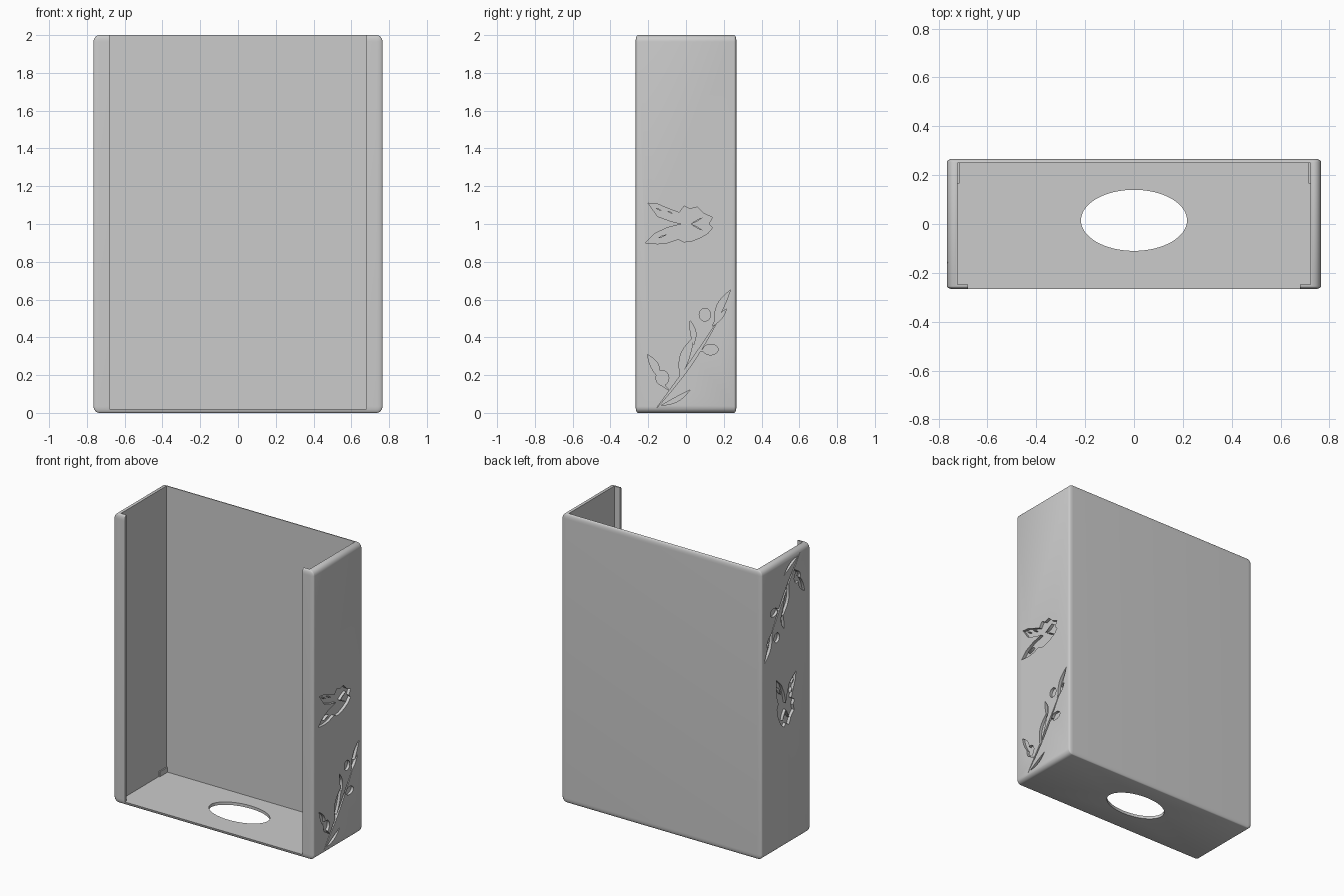
import bpy, bmesh
from math import sin, cos, pi, hypot
from mathutils import Vector

if "Cube" in bpy.data.objects:
    bpy.data.objects.remove(bpy.data.objects["Cube"])

grey = bpy.data.materials.new("plain grey")
grey.use_nodes = True
colour = (0.6, 0.6, 0.6, 1)
grey.diffuse_color = colour
grey.node_tree.nodes["Principled BSDF"].inputs["Base Color"].default_value = colour

HALF_X, HALF_Y, HEIGHT = 0.765, 0.267, 2.0
INNER_X, FLOOR, ENGRAVE = 0.722, 0.02, 0.02


def finish(name, bm):
    bmesh.ops.recalc_face_normals(bm, faces=bm.faces)
    mesh = bpy.data.meshes.new(name)
    bm.to_mesh(mesh)
    bm.free()
    mesh.materials.append(grey)
    ob = bpy.data.objects.new(name, mesh)
    bpy.context.collection.objects.link(ob)
    return ob


def add_box(bm, low, high):
    low, high = Vector(low), Vector(high)
    verts = bmesh.ops.create_cube(bm, size=1)["verts"]
    bmesh.ops.scale(bm, vec=high - low, verts=verts)
    bmesh.ops.translate(bm, vec=(low + high) / 2, verts=verts)


def box(name, low, high):
    bm = bmesh.new()
    add_box(bm, low, high)
    return finish(name, bm)


def add_prism(bm, outline, place, inner, outer):
    """Extrude a (y, z) outline along x, then move it to its side wall."""
    face = bm.faces.new([bm.verts.new((inner, y, z)) for y, z in outline])
    grown = bmesh.ops.extrude_face_region(bm, geom=[face])["geom"]
    top = [v for v in grown if isinstance(v, bmesh.types.BMVert)]
    bmesh.ops.translate(bm, vec=(outer - inner, 0, 0), verts=top)
    for v in list(face.verts) + top:
        v.co = place(v.co)


def cut(target, cutter):
    mod = target.modifiers.new("cut", "BOOLEAN")
    mod.operation, mod.solver, mod.object = "DIFFERENCE", "EXACT", cutter
    mod.use_self = True
    bpy.context.view_layer.objects.active = target
    bpy.ops.object.modifier_apply(modifier=mod.name)
    bpy.data.objects.remove(cutter)


def leaf(a, b, width, bend=0.0, n=10):
    """Lens-shaped outline from a to b; bend bows its midline sideways."""
    dy, dz = b[0] - a[0], b[1] - a[1]
    size = hypot(dy, dz)

    def at(t, side):
        off = (bend + side * width) * sin(pi * t)
        return a[0] + dy * t - dz / size * off, a[1] + dz * t + dy / size * off
    return ([at(i / n, 1) for i in range(n + 1)] +
            [at(i / n, -1) for i in range(n - 1, 0, -1)])


def oval(y, z, ry, rz, n=20):
    return [(y + ry * cos(2 * pi * i / n), z + rz * sin(2 * pi * i / n))
            for i in range(n)]


# Engraved twig: stem, leaves and berries
twig = [
    leaf((-.16, .02), (.17, .49), .008, -.012),
    leaf((-.16, .18), (-.09, .12), .006),
    leaf((.15, .47), (.235, .65), .018, .012),
    leaf((.14, .46), (.215, .55), .012),
    leaf((.04, .36), (.02, .49), .014, -.008),
    leaf((-.03, .19), (.04, .4), .024, .012),
    leaf((-.14, .18), (-.205, .31), .02, -.008),
    leaf((-.13, .04), (.02, .12), .012, -.01),
    leaf((.06, .33), (.11, .33), .006),
    oval(-.125, .185, .034, .04),
    oval(.1, .52, .03, .034),
    oval(.13, .335, .04, .028),
]

# Engraved swallow with its raised feather marks
bird = [(-.2, 1.11), (-.15, 1.105), (-.09, 1.08), (-.035, 1.06), (-.01, 1.095),
        (.02, 1.08), (.06, 1.09), (.095, 1.055), (.14, 1.035), (.12, 1.0),
        (.14, .98), (.115, .95), (.07, .925), (.03, .91), (-.01, .905),
        (-.04, .92), (-.1, .9), (-.15, .895), (-.215, .9), (-.165, .95),
        (-.1, .98), (-.02, 1.0), (-.08, 1.015), (-.15, 1.04)]
marks = [
    leaf((.025, 1.0), (.09, 1.035), .004),
    leaf((.025, 1.0), (.09, .965), .004),
    leaf((-.16, 1.085), (-.13, 1.07), .004),
    leaf((-.1, 1.07), (-.07, 1.055), .004),
    leaf((-.15, .925), (-.1, .945), .004),
]


def left(p):
    return p


def twig_right(p):
    return Vector((-p.x, p.y, HEIGHT - p.z))


def bird_right(p):
    return Vector((-p.x, 1 - p.z, .97 - p.y))


# Rounded outer block, softer along x and z than along y
radii = Vector((.032, .012, .035))
bm = bmesh.new()
bmesh.ops.create_cube(bm, size=2)
half = Vector((HALF_X, HALF_Y, HEIGHT / 2))
bmesh.ops.scale(bm, vec=[h / r for h, r in zip(half, radii)], verts=bm.verts)
bmesh.ops.bevel(bm, geom=bm.edges[:], offset=1, segments=6, profile=0.5,
                affect="EDGES")
bmesh.ops.scale(bm, vec=radii, verts=bm.verts)
bmesh.ops.translate(bm, vec=(0, 0, HEIGHT / 2), verts=bm.verts)
holder = finish("holder_shell", bm)

# Hollow open at the top, and the front opening between the flanges
cut(holder, box("hollow", (-INNER_X, -.247, FLOOR), (INNER_X, .25, 2.2)))
cut(holder, box("front_opening", (-.68, -.4, FLOOR), (.68, -.2, 2.3)))

# Oval hole in the floor
bm = bmesh.new()
bmesh.ops.create_cone(bm, cap_ends=True, segments=64, radius1=1, radius2=1,
                      depth=.2)
bmesh.ops.scale(bm, vec=(.217, .125, 1), verts=bm.verts)
bmesh.ops.translate(bm, vec=(0, .015, 0), verts=bm.verts)
cut(holder, finish("floor_hole", bm))

# Cut the engravings into both side walls
bm = bmesh.new()
for shapes, places in ((twig, (left, twig_right)), ([bird], (left, bird_right))):
    for place in places:
        for i, outline in enumerate(shapes):
            add_prism(bm, outline, place, HALF_X - ENGRAVE + i * .0002,
                      HALF_X + .03 + i * .0002)
cut(holder, finish("engraving", bm))

bpy.ops.object.select_all(action="DESELECT")
holder.select_set(True)
bpy.context.view_layer.objects.active = holder
bpy.ops.object.shade_smooth_by_angle(angle=pi / 6)

# Raised feather marks inside each engraved swallow
for name, place in (("left", left), ("right", bird_right)):
    bm = bmesh.new()
    for outline in marks:
        add_prism(bm, outline, place, HALF_X - .03, HALF_X - .0005)
    finish(name + "_feather_marks", bm)

# Small stops in the back corners of the floor
for name, side in (("left", 1), ("right", -1)):
    xs = sorted((side * (INNER_X + .005), side * (INNER_X - .008)))
    box(name + "_corner_stop", (xs[0], .165, FLOOR - .005), (xs[1], .255, .055))
